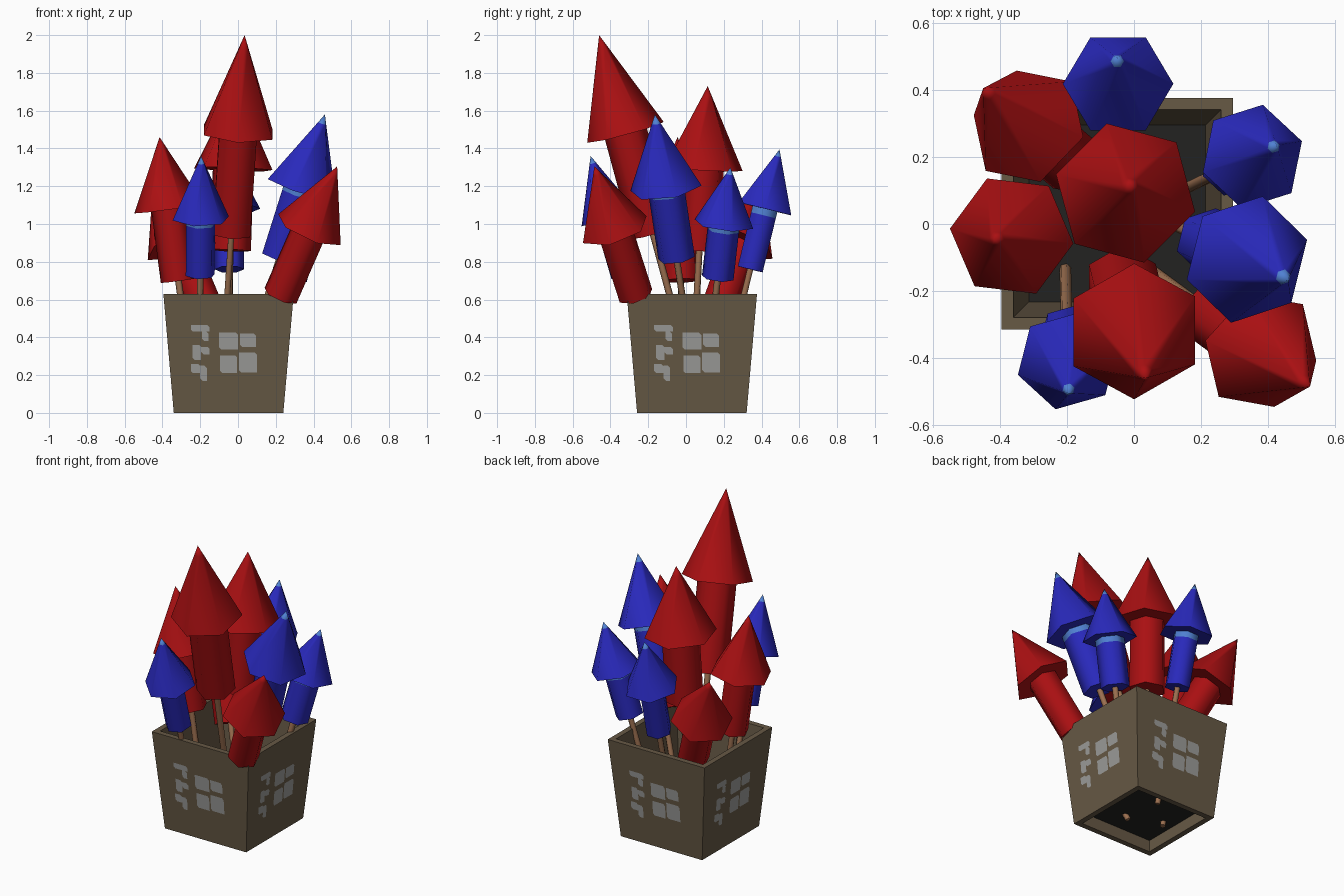
import bpy, bmesh, math
from mathutils import Vector

if "Cube" in bpy.data.objects:
    bpy.data.objects.remove(bpy.data.objects["Cube"])


def mat(name, r, g, b):
    m = bpy.data.materials.new(name)
    m.diffuse_color = (r, g, b, 1)
    m.use_nodes = True
    m.node_tree.nodes["Principled BSDF"].inputs["Base Color"].default_value = m.diffuse_color
    return m


BROWN = mat("crate_brown", .135, .100, .060)
DARK = mat("floor_black", .016, .016, .015)
GREY = mat("worn_paint_grey", .33, .33, .32)
RED = mat("rocket_red", .40, .005, .006)
BLUE = mat("rocket_blue", .022, .022, .50)
PALE = mat("trim_pale_blue", .08, .22, .65)
WOOD = mat("stick_wood", .33, .16, .08)


def finish(name, bm, mats, smooth=False):
    bmesh.ops.recalc_face_normals(bm, faces=bm.faces[:])
    me = bpy.data.meshes.new(name)
    bm.to_mesh(me)
    bm.free()
    for m in mats:
        me.materials.append(m)
    ob = bpy.data.objects.new(name, me)
    bpy.context.collection.objects.link(ob)
    if smooth:
        bpy.ops.object.select_all(action='DESELECT')
        ob.select_set(True)
        bpy.context.view_layer.objects.active = ob
        bpy.ops.object.shade_smooth_by_angle(angle=math.radians(65))
    return ob


def loft(name, start, axis, phase, stations, mats, sides=6):
    """Closed faceted tube along axis; stations = (distance, radius, material of the band above)."""
    axis = axis.normalized()
    u = Vector((math.cos(phase), math.sin(phase), 0))
    u = (u - axis * u.dot(axis)).normalized()
    v = axis.cross(u)
    bm = bmesh.new()
    rings = []
    for d, r, _ in stations:
        c = start + axis * d
        if r == 0:
            rings.append([bm.verts.new(c)])
        else:
            rings.append([bm.verts.new(c + r * (u * math.cos(a) + v * math.sin(a)))
                          for a in (2 * math.pi * i / sides for i in range(sides))])
    for (lo, hi), st in zip(zip(rings, rings[1:]), stations):
        for i in range(sides):
            j = (i + 1) % sides
            f = bm.faces.new((lo[i], lo[j], hi[0]) if len(hi) == 1 else (lo[i], lo[j], hi[j], hi[i]))
            f.material_index = st[2]
    bm.faces.new(rings[0])
    if len(rings[-1]) > 1:
        bm.faces.new(rings[-1])
    return finish(name, bm, mats, True)


# Crate: tapered square tube with thick walls, open at top and bottom
CX, CY, H, HB, HT, WALL = -.05, .031, .63, .29, .345, .035
bm = bmesh.new()
loops = []
for h, z in ((HB, 0), (HT, H), (HT - WALL, H), (HB - WALL, 0)):
    loops.append([bm.verts.new((CX + sx * h, CY + sy * h, z))
                  for sx, sy in ((-1, -1), (1, -1), (1, 1), (-1, 1))])
for k in range(4):
    a, b = loops[k], loops[(k + 1) % 4]
    for i in range(4):
        j = (i + 1) % 4
        bm.faces.new((a[i], a[j], b[j], b[i]))
finish("crate_walls", bm, [BROWN])

# Recessed dark floor
bm = bmesh.new()
bmesh.ops.create_cube(bm, size=1)
for v in bm.verts:
    v.co = (CX + v.co.x * .53, CY + v.co.y * .53, .09 + v.co.z * .02)
finish("crate_floor", bm, [DARK])

# Worn paint patches on each side: (left, right, bottom, top)
PATCHES = ((-.20, -.10, .43, .465), (-.14, -.105, .38, .43),
           (-.19, -.145, .28, .36), (-.145, -.10, .31, .35),
           (-.20, -.15, .21, .26), (-.15, -.115, .17, .25),
           (-.05, .05, .335, .425), (.06, .145, .35, .42),
           (-.045, .045, .21, .305), (.055, .15, .215, .32))
bm = bmesh.new()
for q in range(4):
    out = Vector((math.sin(q * math.pi / 2), -math.cos(q * math.pi / 2), 0))
    side = Vector((-out.y, out.x, 0))
    for x0, x1, z0, z1 in PATCHES:
        c = .012
        outline = ((x0 + c, z0), (x1, z0), (x1, z1 - c), (x1 - c, z1), (x0, z1), (x0, z0 + c))
        bm.faces.new([bm.verts.new(Vector((CX, CY, z)) + side * x
                                   + out * (HB + (HT - HB) * z / H + .003)) for x, z in outline])
finish("paint_patches", bm, [GREY])

# Rockets: name, blue?, tip, bottom of tube, height of cone base, cone radius, tube radius,
# facet turn in degrees, height where the stick ends
ROCKETS = (
    ("red_tall", 0, (.035, -.46, 2.0), (-.035, -.175, .95), 1.485, .210, .115, 31, .10),
    ("red_middle", 0, (-.01, .115, 1.73), (-.04, .07, .86), 1.29, .215, .112, 45, .10),
    ("red_back_left", 0, (-.45, .405, 1.21), (-.175, .175, .56), .89, .185, .095, 45, .10),
    ("red_left", 0, (-.415, -.045, 1.46), (-.315, -.027, .70), 1.08, .187, .095, 53, .05),
    ("red_front_right", 0, (.525, -.485, 1.305), (.225, -.265, .62), .97, .187, .095, 46, .05),
    ("blue_back", 1, (-.05, .495, 1.395), (-.045, .34, .76), 1.08, .165, .078, 0, .05),
    ("blue_back_right", 1, (.425, .235, 1.30), (.285, .168, .715), 1.0, .160, .086, 18, .10),
    ("blue_right", 1, (.46, -.165, 1.58), (.22, -.05, .82), 1.19, .195, .100, 15, .10),
    ("blue_front_left", 1, (-.195, -.505, 1.36), (-.20, -.32, .73), 1.03, .155, .080, 17, .10),
)
for name, blue, tip, bot, zc, rc, rt, turn, zs in ROCKETS:
    tip, bot = Vector(tip), Vector(bot)
    axis = tip - bot
    per_z = axis.length / axis.z
    tube = (zc - bot.z) * per_z
    cone = axis.length - tube
    ph = math.radians(turn)
    mats = [BLUE, PALE] if blue else [RED]
    # Tube, with a pale band under the cone on blue ones
    body = [(0, rt, 0), (tube - .035, rt, blue), (tube, rt, 0)]
    loft(name + "_tube", bot, axis, ph, body, mats)
    # Nose cone, with a pale tip on blue ones
    loft(name + "_cone", bot + axis.normalized() * tube, axis, ph,
         [(0, rc, 0), (cone * .88, rc * .12, blue), (cone, 0, 0)], mats)
    # Stick running down into the crate
    length = (bot.z - zs) * per_z
    loft(name + "_stick", bot - axis.normalized() * length, axis, ph,
         [(0, .018, 0), (length + .02, .018, 0)], [WOOD])
